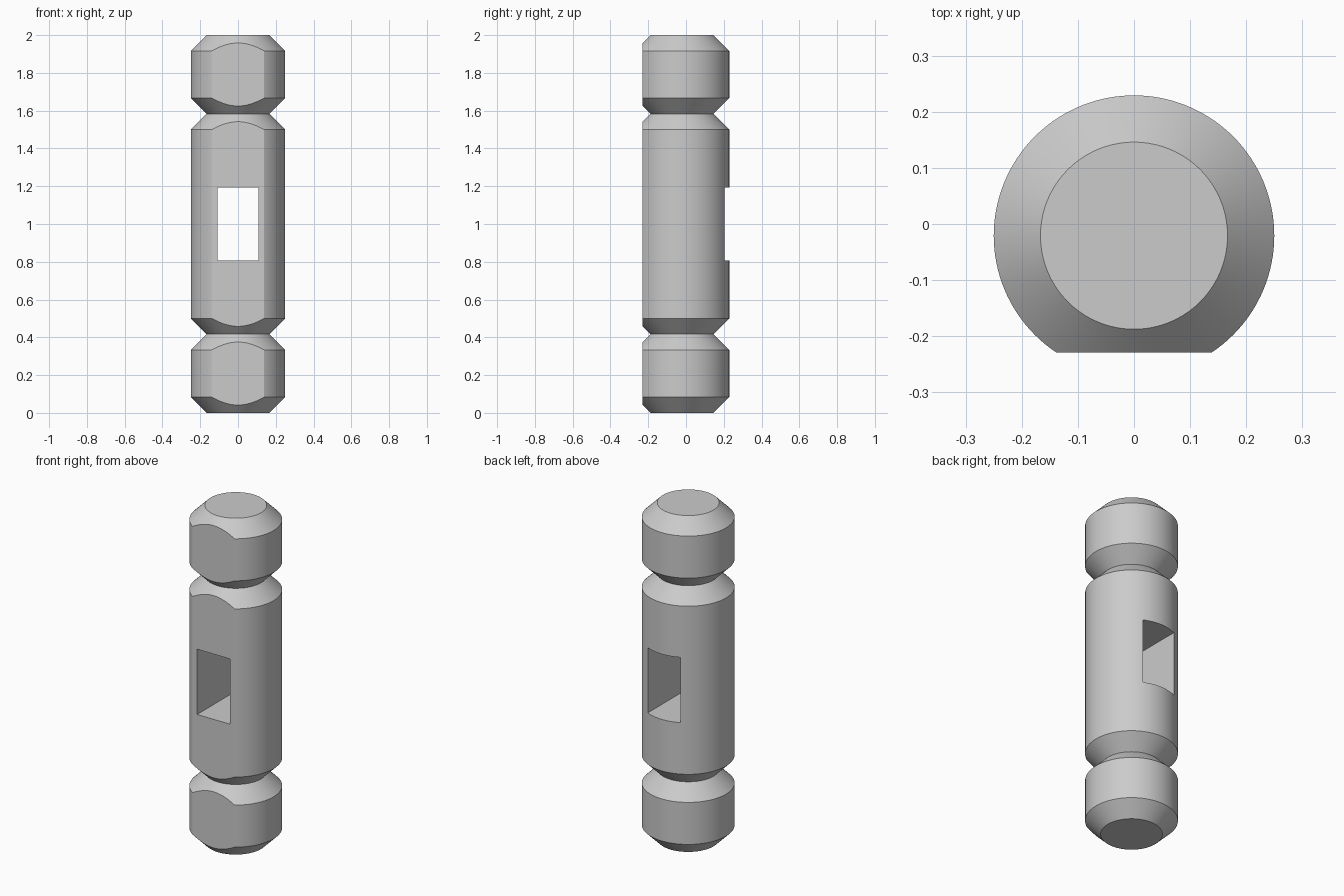
import bpy, bmesh, math

if "Cube" in bpy.data.objects:
    bpy.data.objects.remove(bpy.data.objects["Cube"])

AXIS_Y = -0.0208      # axis offset that centres the flattened pin
R, NECK = 0.25, 0.1667
FLAT = 0.2083         # distance from axis to the flat
SEG = 128

steel = bpy.data.materials.new("grey steel")
steel.diffuse_color = (0.6, 0.6, 0.6, 1)
steel.use_nodes = True
steel.node_tree.nodes["Principled BSDF"].inputs["Base Color"].default_value = steel.diffuse_color


def add_object(name, bm):
    bmesh.ops.recalc_face_normals(bm, faces=bm.faces)
    mesh = bpy.data.meshes.new(name)
    bm.to_mesh(mesh)
    bm.free()
    mesh.materials.append(steel)
    obj = bpy.data.objects.new(name, mesh)
    bpy.context.collection.objects.link(obj)
    return obj


def box(name, lo, hi):
    bm = bmesh.new()
    bmesh.ops.create_cube(bm, size=1)
    for v in bm.verts:
        v.co = [a + (c + 0.5) * (b - a) for a, b, c in zip(lo, hi, v.co)]
    obj = add_object(name, bm)
    obj.hide_render = True
    obj.hide_viewport = True
    return obj


# Turned body: chamfered ends and two V-grooves
profile = [(NECK, 0), (R, 0.0833), (R, 0.3333), (NECK, 0.4167), (R, 0.5),
           (R, 1.5), (NECK, 1.5833), (R, 1.6667), (R, 1.9167), (NECK, 2)]
bm = bmesh.new()
rings = []
for r, z in profile:
    rings.append([bm.verts.new((r * math.cos(i * math.tau / SEG),
                                AXIS_Y + r * math.sin(i * math.tau / SEG), z))
                  for i in range(SEG)])
for a, b in zip(rings, rings[1:]):
    for i in range(SEG):
        j = (i + 1) % SEG
        bm.faces.new((a[i], a[j], b[j], b[i]))
bm.faces.new(rings[0][::-1])
bm.faces.new(rings[-1])
pin = add_object("grooved_pin", bm)

# Flat along the front, and rectangular slot through the middle
cutters = [box("flat_cutter", (-0.5, -0.6, -0.2), (0.5, AXIS_Y - FLAT, 2.2)),
           box("slot_cutter", (-0.1083, -0.5, 0.806), (0.1083, 0.5, 1.194))]

bpy.context.view_layer.objects.active = pin
pin.select_set(True)
for cutter in cutters:
    mod = pin.modifiers.new(cutter.name, 'BOOLEAN')
    mod.operation = 'DIFFERENCE'
    mod.solver = 'EXACT'
    mod.object = cutter
    bpy.ops.object.modifier_apply(modifier=mod.name)
for cutter in cutters:
    bpy.data.objects.remove(cutter)

bpy.ops.object.shade_smooth_by_angle(angle=math.radians(25))
